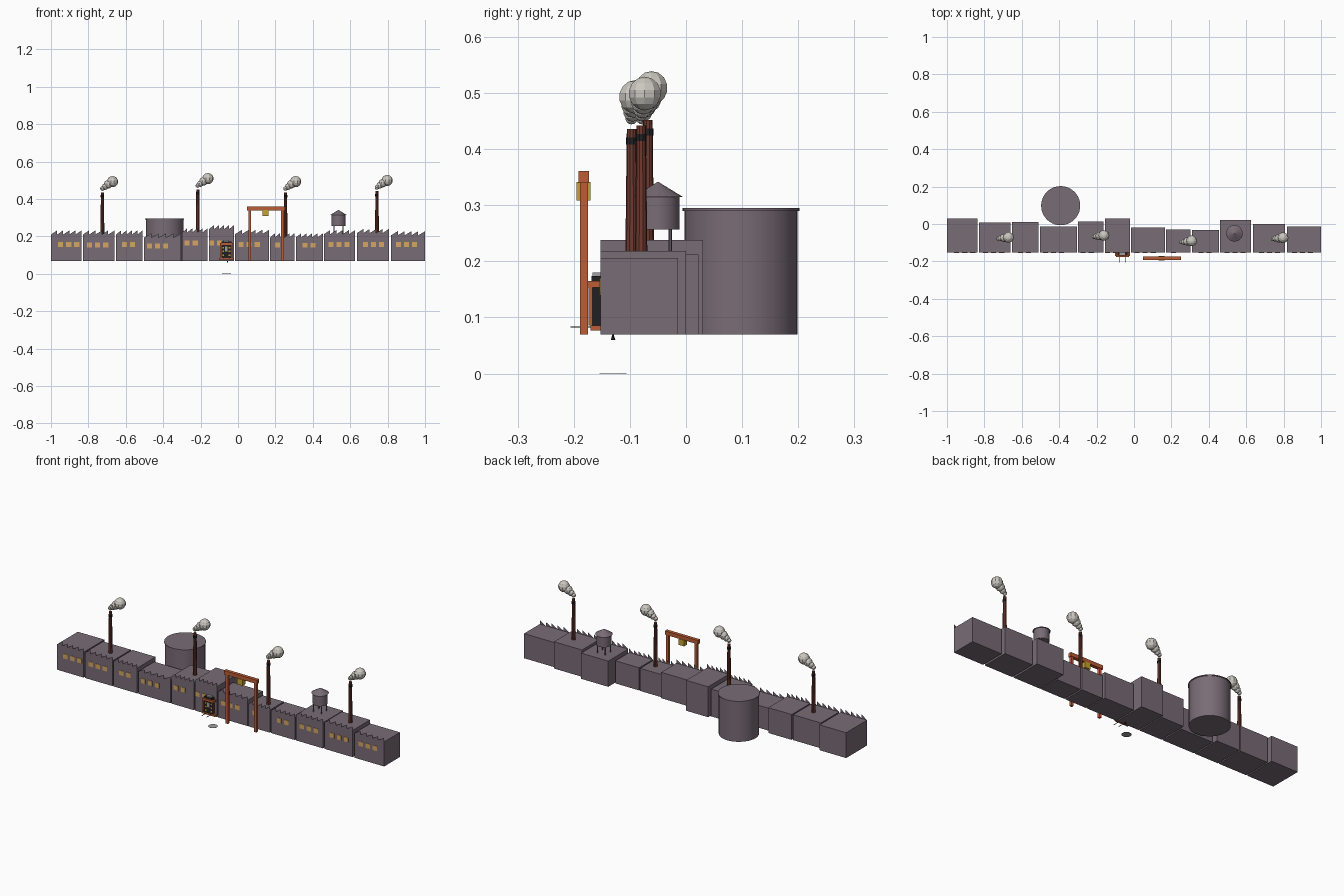
import bpy
import bmesh
from math import pi, radians
from mathutils import Matrix, Vector

old = bpy.data.objects.get("Cube")
if old:
    bpy.data.objects.remove(old, do_unlink=True)


def material(name, r, g, b):
    m = bpy.data.materials.new(name)
    m.use_nodes = True
    m.diffuse_color = (r, g, b, 1)
    node = m.node_tree.nodes["Principled BSDF"]
    node.inputs["Base Color"].default_value = (r, g, b, 1)
    node.inputs["Roughness"].default_value = 0.8
    return m


WALL = material("mauve_grey", 0.19, 0.15, 0.18)
BRICK = material("brick_red", 0.16, 0.04, 0.028)
ORANGE = material("rust_orange", 0.5, 0.11, 0.035)
YELLOW = material("crane_yellow", 0.56, 0.36, 0.03)
GLOW = material("window_glow", 0.66, 0.38, 0.12)
SMOKE = material("smoke_white", 0.6, 0.58, 0.53)
BLACK = material("soot_black", 0.015, 0.014, 0.016)
STEEL = material("pale_steel", 0.35, 0.35, 0.36)


def finish(name, bm, mat):
    me = bpy.data.meshes.new(name)
    bm.to_mesh(me)
    bm.free()
    ob = bpy.data.objects.new(name, me)
    ob.data.materials.append(mat)
    bpy.context.collection.objects.link(ob)
    return ob


def add_box(bm, x0, x1, y0, y1, z0, z1):
    mid = Vector((x0 + x1, y0 + y1, z0 + z1)) / 2
    size = Matrix.Diagonal((x1 - x0, y1 - y0, z1 - z0, 1))
    bmesh.ops.create_cube(bm, size=1, matrix=Matrix.Translation(mid) @ size)


def box(name, mat, *bounds):
    bm = bmesh.new()
    add_box(bm, *bounds)
    return finish(name, bm, mat)


def cone(name, mat, x, y, z0, z1, r0, r1, sides=12, smooth=False):
    bm = bmesh.new()
    bmesh.ops.create_cone(bm, cap_ends=True, segments=sides, radius1=r0, radius2=r1,
                          depth=z1 - z0, matrix=Matrix.Translation((x, y, (z0 + z1) / 2)))
    bmesh.ops.remove_doubles(bm, verts=bm.verts, dist=1e-5)
    ob = finish(name, bm, mat)
    if smooth:
        bpy.ops.object.select_all(action="DESELECT")
        ob.select_set(True)
        bpy.context.view_layer.objects.active = ob
        bpy.ops.object.shade_smooth_by_angle(angle=radians(40))
    return ob


GROUND, FRONT, TOOTH = 0.07, -0.152, 0.022


def saw_parapet(name, x0, x1, z, teeth=5):
    # thin sheet of teeth that rise towards +x and drop straight down
    bm = bmesh.new()
    step = (x1 - x0) / teeth
    for i in range(teeth):
        a, b = x0 + i * step, x0 + (i + 1) * step
        bm.faces.new([bm.verts.new(p) for p in
                      ((a, FRONT, z), (b, FRONT, z), (b, FRONT, z + TOOTH))])
    finish(name, bm, WALL)


def window_row(name, mid, z, count):
    bm = bmesh.new()
    for i in range(count):
        x = mid + (i - (count - 1) / 2) * 0.043
        add_box(bm, x - 0.0135, x + 0.0135, FRONT - 0.002, FRONT + 0.001, z - 0.013, z + 0.013)
    finish(name, bm, GLOW)


# Factory halls: left edge, right edge, back, peak height, windows, window middle and height
halls = [
    (-1.0, -0.837, 0.03, 0.232, 3, -0.905, 0.157), (-0.83, -0.66, 0.008, 0.232, 3, -0.75, 0.155),
    (-0.653, -0.51, 0.01, 0.232, 2, -0.585, 0.157), (-0.503, -0.306, -0.013, 0.216, 3, -0.43, 0.148),
    (-0.299, -0.163, 0.013, 0.243, 2, -0.25, 0.165), (-0.156, -0.022, 0.03, 0.26, 2, -0.12, 0.165),
    (-0.015, 0.166, -0.02, 0.235, 3, 0.06, 0.157), (0.172, 0.301, -0.03, 0.217, 1, 0.21, 0.155),
    (0.309, 0.454, -0.032, 0.217, 2, 0.38, 0.153), (0.46, 0.626, 0.022, 0.234, 3, 0.54, 0.157),
    (0.636, 0.807, 0.0, 0.24, 3, 0.725, 0.157), (0.818, 1.0, -0.014, 0.228, 3, 0.9, 0.157)]
for n, (x0, x1, back, peak, count, mid, wz) in enumerate(halls, 1):
    box(f"hall_{n}", WALL, x0, x1, FRONT, back, GROUND, peak - TOOTH)
    saw_parapet(f"saw_parapet_{n}", x0, x1, peak - TOOTH)
    window_row(f"hall_windows_{n}", mid, wz, count)

# Chimneys with a soot band and a trail of smoke
for n, (x, y, top) in enumerate([(-0.725, -0.078, 0.436), (-0.215, -0.068, 0.452),
                                 (0.254, -0.097, 0.436), (0.743, -0.08, 0.442)], 1):
    cone(f"chimney_{n}", BRICK, x, y, 0.18, top, 0.0115, 0.0085, 10)
    cone(f"chimney_band_{n}", BLACK, x, y, top - 0.028, top - 0.015, 0.0098, 0.0098, 10)
    bm = bmesh.new()
    for dx, dz, r in ((0, 0.02, 0.012), (0.014, 0.03, 0.017), (0.031, 0.043, 0.023), (0.054, 0.057, 0.03)):
        place = Matrix.Translation((x + dx, y + dx * 0.12, top + dz)) @ Matrix.Rotation(pi / 10, 4, "Z")
        bmesh.ops.create_uvsphere(bm, u_segments=10, v_segments=7, radius=r, matrix=place)
    finish(f"smoke_{n}", bm, SMOKE)

# Storage tank with a rim
cone("storage_tank", WALL, -0.392, 0.098, GROUND, 0.293, 0.101, 0.101, 40, True)
cone("tank_rim", WALL, -0.392, 0.098, 0.29, 0.295, 0.1045, 0.1045, 40, True)

# Water tower on four legs
TX, TY = 0.537, -0.05
cone("water_tower_body", WALL, TX, TY, 0.257, 0.315, 0.038, 0.038, 20, True)
cone("water_tower_roof", WALL, TX, TY, 0.315, 0.342, 0.044, 0, 20)
for sx in (-1, 1):
    for sy in (-1, 1):
        cone("water_tower_leg", WALL, TX + sx * 0.024, TY + sy * 0.022, 0.2, 0.26, 0.0028, 0.0028, 6)

# Gantry crane
for x in (0.063, 0.238):
    box("gantry_post", ORANGE, x - 0.007, x + 0.007, -0.189, -0.175, GROUND, 0.342)
box("gantry_beam", ORANGE, 0.048, 0.25, -0.192, -0.173, 0.34, 0.361)
box("gantry_trolley", YELLOW, 0.131, 0.164, -0.195, -0.17, 0.308, 0.341)

# Gate machine in front of the halls
GX = -0.062
box("gate_body", BLACK, GX - 0.026, GX + 0.026, -0.168, FRONT, 0.086, 0.174)
box("gate_cap", STEEL, GX - 0.015, GX + 0.015, -0.167, FRONT, 0.165, 0.18)
box("gate_lintel", ORANGE, GX - 0.034, GX + 0.034, -0.176, FRONT, 0.153, 0.165)
box("gate_sill", ORANGE, GX - 0.04, GX + 0.04, -0.17, FRONT, 0.077, 0.086)
for s in (-1, 1):
    x = GX + s * 0.03
    box("gate_post", ORANGE, x - 0.003, x + 0.003, -0.174, -0.167, 0.086, 0.153)
    box("gate_rail", BLACK, GX + s * 0.015 - 0.001, GX + s * 0.015 + 0.001, -0.206, FRONT, 0.082, 0.084)
bm = bmesh.new()
for i in range(3):
    for s in (-1, 1):
        x, z = GX + s * 0.017, 0.096 + i * 0.02
        add_box(bm, x - 0.005, x + 0.005, -0.17, -0.167, z, z + 0.008)
finish("gate_hazard_marks", bm, YELLOW)
box("gate_inner_panel", STEEL, GX - 0.007, GX + 0.007, -0.17, -0.167, 0.12, 0.145)

# Ground disc and hanging hook below the gate
cone("ground_disc", STEEL, GX, -0.13, 0, 0.001, 0.024, 0.024, 20)
cone("hanging_hook", BLACK, GX + 0.006, -0.13, 0.06, 0.07, 0.004, 0.001, 6)
